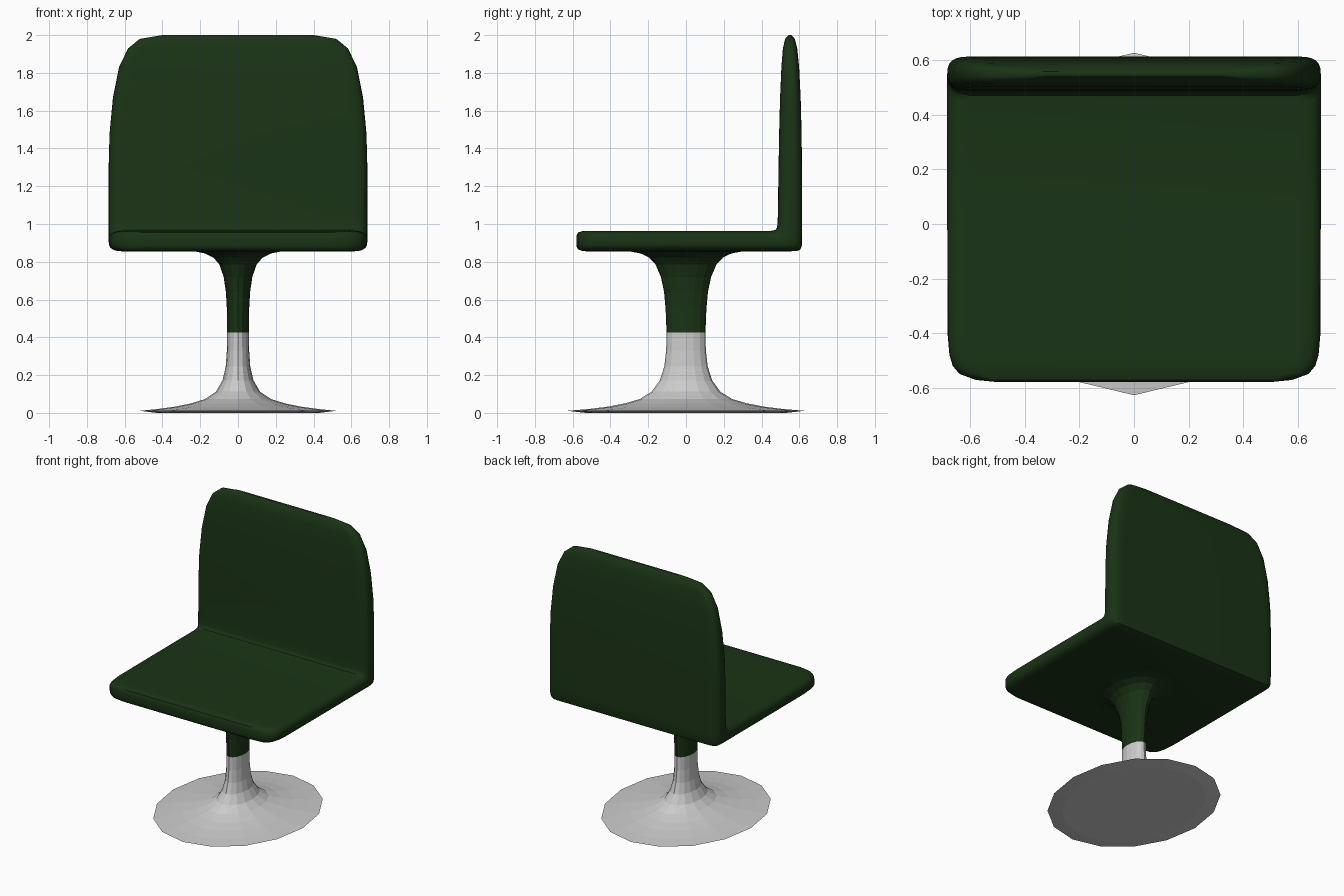
import bpy, bmesh, math

if "Cube" in bpy.data.objects:
    bpy.data.objects.remove(bpy.data.objects["Cube"])


def material(name, rgb):
    m = bpy.data.materials.new(name)
    m.diffuse_color = (*rgb, 1)
    m.use_nodes = True
    m.node_tree.nodes["Principled BSDF"].inputs["Base Color"].default_value = m.diffuse_color
    return m


green = material("dark_green", (0.0103, 0.0338, 0.0078))
grey = material("grey", (0.64, 0.64, 0.64))


def loft(name, rings, mat, cap_start=False, cap_end=False, smooth=False):
    """Skin a list of equal-length point rings."""
    bm = bmesh.new()
    rows = [[bm.verts.new(p) for p in ring] for ring in rings]
    n = len(rows[0])
    for a, b in zip(rows, rows[1:]):
        for i in range(n):
            j = (i + 1) % n
            bm.faces.new((a[i], a[j], b[j], b[i]))
    if cap_start:
        bm.faces.new(rows[0][::-1])
    if cap_end:
        bm.faces.new(rows[-1])
    if cap_start and cap_end:
        bmesh.ops.recalc_face_normals(bm, faces=bm.faces)
    me = bpy.data.meshes.new(name)
    bm.to_mesh(me)
    bm.free()
    me.materials.append(mat)
    ob = bpy.data.objects.new(name, me)
    bpy.context.collection.objects.link(ob)
    if smooth:
        bpy.ops.object.select_all(action='DESELECT')
        ob.select_set(True)
        bpy.context.view_layer.objects.active = ob
        bpy.ops.object.shade_smooth_by_angle(angle=math.radians(40))
    return ob


def slab_ring(w, inner, outer, rx=0.08, steps=12):
    """Rounded slab section of half width w between two (y, z) points."""
    half = []
    for k in range(steps + 1):
        t = math.pi * (k / steps - 0.5)
        c, s = max(math.cos(t), 0.0), math.sin(t)
        x = w - rx + rx * c ** 0.75
        v = 0.5 + 0.5 * math.copysign(abs(s) ** 0.75, s)
        half.append((x, outer[0] + (inner[0] - outer[0]) * v,
                     outer[1] + (inner[1] - outer[1]) * v))
    return half + [(-x, y, z) for x, y, z in reversed(half)]


def oval_ring(rx, ry, z, n=16):
    return [(rx * math.cos(2 * math.pi * i / n),
             ry * math.sin(2 * math.pi * i / n), z) for i in range(n)]


# Seat and backrest: one slab swept along an L; (half width, inner yz, outer yz)
sections = [
    # rounded front edge of the seat
    (0.50, (-0.58, 0.940), (-0.58, 0.882)),
    (0.58, (-0.572, 0.955), (-0.572, 0.866)),
    (0.64, (-0.55, 0.962), (-0.55, 0.857)),
    (0.665, (-0.52, 0.964), (-0.52, 0.855)),
    (0.677, (-0.48, 0.964), (-0.48, 0.855)),
    (0.684, (-0.40, 0.964), (-0.40, 0.855)),
    (0.685, (0.0, 0.964), (0.0, 0.855)),
    # bend
    (0.685, (0.45, 0.964), (0.54, 0.855)),
    (0.685, (0.472, 0.968), (0.588, 0.857)),
    (0.685, (0.480, 0.978), (0.606, 0.865)),
    (0.685, (0.484, 0.995), (0.613, 0.885)),
    (0.685, (0.486, 1.04), (0.614, 0.95)),
    # backrest, thinning toward the top
    (0.685, (0.490, 1.30), (0.614, 1.30)),
    (0.680, (0.493, 1.48), (0.612, 1.48)),
    (0.662, (0.498, 1.67), (0.607, 1.67)),
    (0.630, (0.505, 1.83), (0.599, 1.83)),
    (0.582, (0.513, 1.93), (0.589, 1.93)),
    (0.520, (0.525, 1.98), (0.576, 1.98)),
    (0.400, (0.542, 2.00), (0.559, 2.00)),
]
loft("seat_and_backrest", [slab_ring(*s) for s in sections], green,
     True, True, smooth=True)

# Upper stem flaring into the seat underside, faceted
upper = [(0.058, 0.103, 0.425), (0.059, 0.108, 0.55), (0.064, 0.116, 0.64),
         (0.076, 0.133, 0.72), (0.098, 0.161, 0.785), (0.130, 0.195, 0.822),
         (0.175, 0.240, 0.844), (0.240, 0.310, 0.857)]
loft("upper_stem", [oval_ring(*p) for p in upper], green)

# Lower stem spreading into the thin foot, faceted
lower = [(0.43, 0.53, 0.0), (0.52, 0.628, 0.011), (0.43, 0.52, 0.020),
         (0.34, 0.42, 0.032), (0.25, 0.325, 0.050), (0.175, 0.245, 0.073),
         (0.117, 0.182, 0.112), (0.082, 0.139, 0.172), (0.065, 0.115, 0.245),
         (0.059, 0.105, 0.33), (0.058, 0.103, 0.425)]
loft("pedestal_foot", [oval_ring(*p) for p in lower], grey, cap_start=True)
